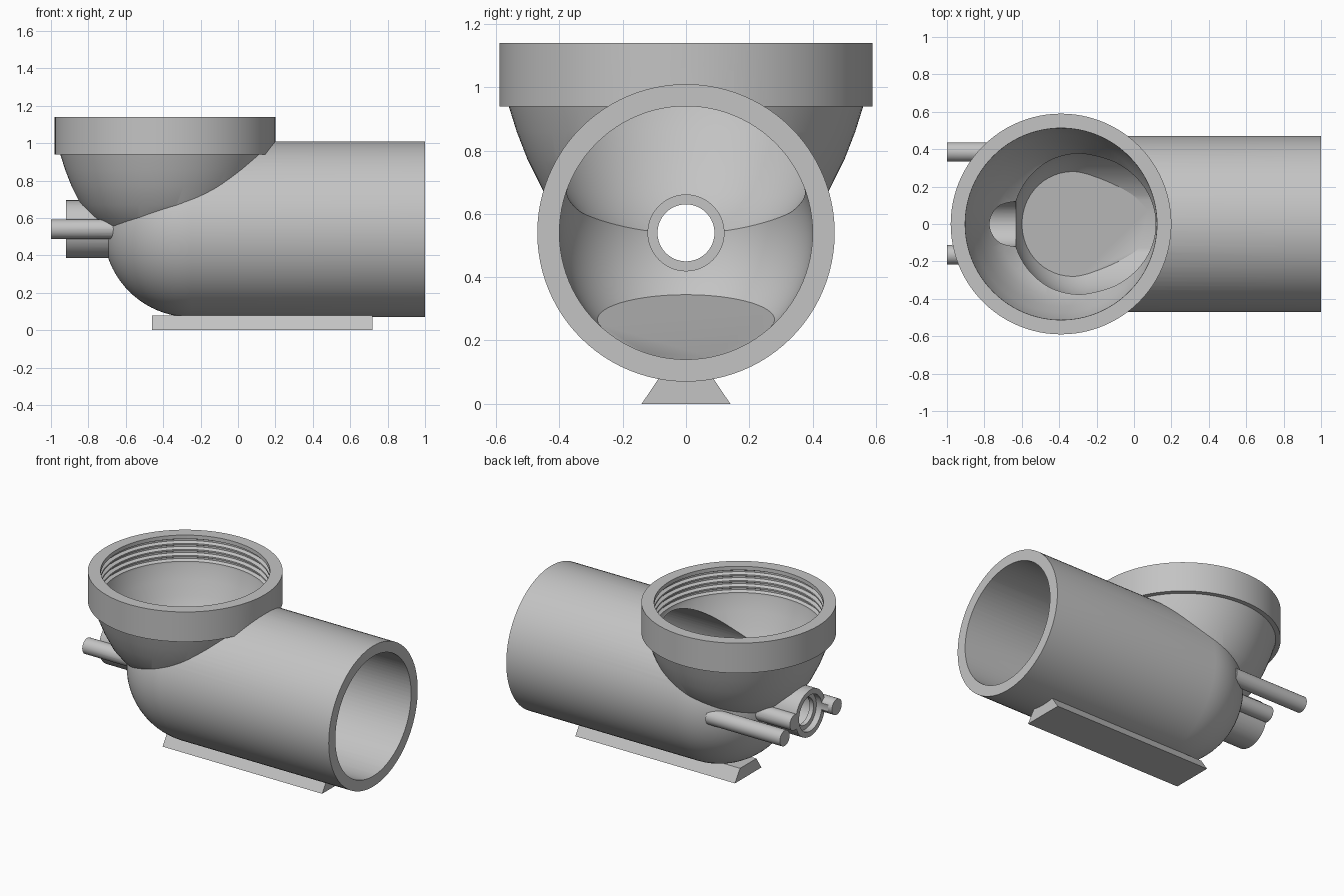
import bpy, bmesh
from math import sin, cos, pi, radians
from mathutils import Vector, Matrix

if "Cube" in bpy.data.objects:
    bpy.data.objects.remove(bpy.data.objects["Cube"])

AXIS_Z = 0.54      # height of the pipe axis
CUP_X = -0.39      # centre of the cup
BEND_X = -0.25     # centre of the rounded pipe end

grey = bpy.data.materials.new("plain grey")
grey.use_nodes = True
grey.diffuse_color = (0.55, 0.55, 0.55, 1)
grey.node_tree.nodes["Principled BSDF"].inputs["Base Color"].default_value = (0.55, 0.55, 0.55, 1)


def finish(name, bm):
    bmesh.ops.recalc_face_normals(bm, faces=bm.faces)
    mesh = bpy.data.meshes.new(name)
    bm.to_mesh(mesh)
    bm.free()
    mesh.materials.append(grey)
    ob = bpy.data.objects.new(name, mesh)
    bpy.context.collection.objects.link(ob)
    return ob


def turned(profile, origin, along_x=False, steps=96):
    """Solid of revolution from (radius, height) points, closed at both ends."""
    bm = bmesh.new()
    verts = [bm.verts.new((r, 0, h)) for r, h in profile]
    ends = [bm.verts.new((0, 0, profile[i][1])) for i in (0, -1)]
    chain = [ends[0]] + verts + [ends[1]]
    edges = [bm.edges.new(pair) for pair in zip(chain, chain[1:])]
    bmesh.ops.spin(bm, geom=chain + edges, cent=(0, 0, 0), axis=(0, 0, 1),
                   angle=2 * pi, steps=steps, use_merge=True)
    bmesh.ops.remove_doubles(bm, verts=bm.verts, dist=1e-5)
    if along_x:
        bm.transform(Matrix.Rotation(radians(90), 4, 'Y'))
    bm.transform(Matrix.Translation(origin))
    return bm


def capsule(radius, end):
    dome = [(radius * sin(a), -radius * cos(a))
            for a in (pi / 2 * i / 20 for i in range(1, 21))]
    tip = [(0.004, -radius)]
    return turned(tip + dome + [(radius, end - BEND_X)], (BEND_X, 0, AXIS_Z), True)


def rod(name, y, start, end, radius, steps=32):
    return finish(name, turned([(radius, start), (radius, end)], (0, y, AXIS_Z), True, steps))


def combine(target, other, operation):
    mod = target.modifiers.new(other.name, 'BOOLEAN')
    mod.operation, mod.solver, mod.object = operation, 'EXACT', other
    deps = bpy.context.evaluated_depsgraph_get()
    mesh = bpy.data.meshes.new_from_object(target.evaluated_get(deps))
    target.modifiers.clear()
    target.data = mesh
    bpy.data.objects.remove(other)


# Outer shell: pipe, cup, port and side rods
body = finish("pipe_body", capsule(0.47, 1.0))
cup = finish("cup", turned([(0.14, 0.42), (0.24, 0.46), (0.325, 0.53), (0.40, 0.605),
                            (0.45, 0.67), (0.50, 0.77), (0.535, 0.86), (0.56, 0.94),
                            (0.59, 0.94), (0.59, 1.14)], (CUP_X, 0, 0)))
solids = [cup,
          rod("port", 0, -0.92, -0.64, 0.155, 64),
          rod("long_rod", 0.385, -1.0, -0.45, 0.052),
          rod("inner_rod", -0.165, -1.0, -0.645, 0.052),
          rod("short_rod", 0.165, -0.92, -0.645, 0.052)]
for part in solids:
    combine(body, part, 'UNION')

# Pipe hollow, with a sloping floor under the cup
bm = capsule(0.40, 1.05)
slope = Vector((0.205, 0, 0.70)).normalized()
bmesh.ops.bisect_plane(bm, geom=bm.verts[:] + bm.edges[:] + bm.faces[:],
                       plane_co=(-0.6, 0, 0.345), plane_no=slope, clear_inner=True)
bmesh.ops.holes_fill(bm, edges=[e for e in bm.edges if e.is_boundary], sides=0)
pipe_hollow = finish("pipe_hollow", bm)

# Cup hollow, with ring grooves standing in for the screw thread
inside = [(0.12, 0.48), (0.25, 0.53), (0.34, 0.605), (0.39, 0.67),
          (0.44, 0.77), (0.475, 0.86), (0.51, 0.95)]
for i in range(4):
    z = 0.965 + 0.04 * i
    inside += [(0.512, z), (0.532, z + 0.01), (0.532, z + 0.02), (0.512, z + 0.03)]
inside.append((0.515, 1.2))
cup_hollow = finish("cup_hollow", turned(inside, (CUP_X, 0, 0)))

# Port bore with a narrow lip inside
port_bore = finish("port_bore", turned(
    [(0.12, -0.97), (0.12, -0.88), (0.09, -0.88), (0.09, -0.85), (0.12, -0.85), (0.12, -0.58)],
    (0, 0, AXIS_Z), True, 64))
for cutter in (pipe_hollow, cup_hollow, port_bore):
    combine(body, cutter, 'DIFFERENCE')

# Mounting foot: a dovetail bar under the pipe
bm = bmesh.new()
outline = [(-0.14, 0), (0.14, 0), (0.086, 0.08), (-0.086, 0.08)]
face = bm.faces.new([bm.verts.new((-0.46, y, z)) for y, z in outline])
ext = bmesh.ops.extrude_face_region(bm, geom=[face])
bmesh.ops.translate(bm, vec=(1.18, 0, 0),
                    verts=[v for v in ext["geom"] if isinstance(v, bmesh.types.BMVert)])
finish("foot", bm)

# Smooth curves, sharp rims
bpy.ops.object.select_all(action='DESELECT')
body.select_set(True)
bpy.context.view_layer.objects.active = body
bpy.ops.object.shade_smooth_by_angle(angle=radians(25))
